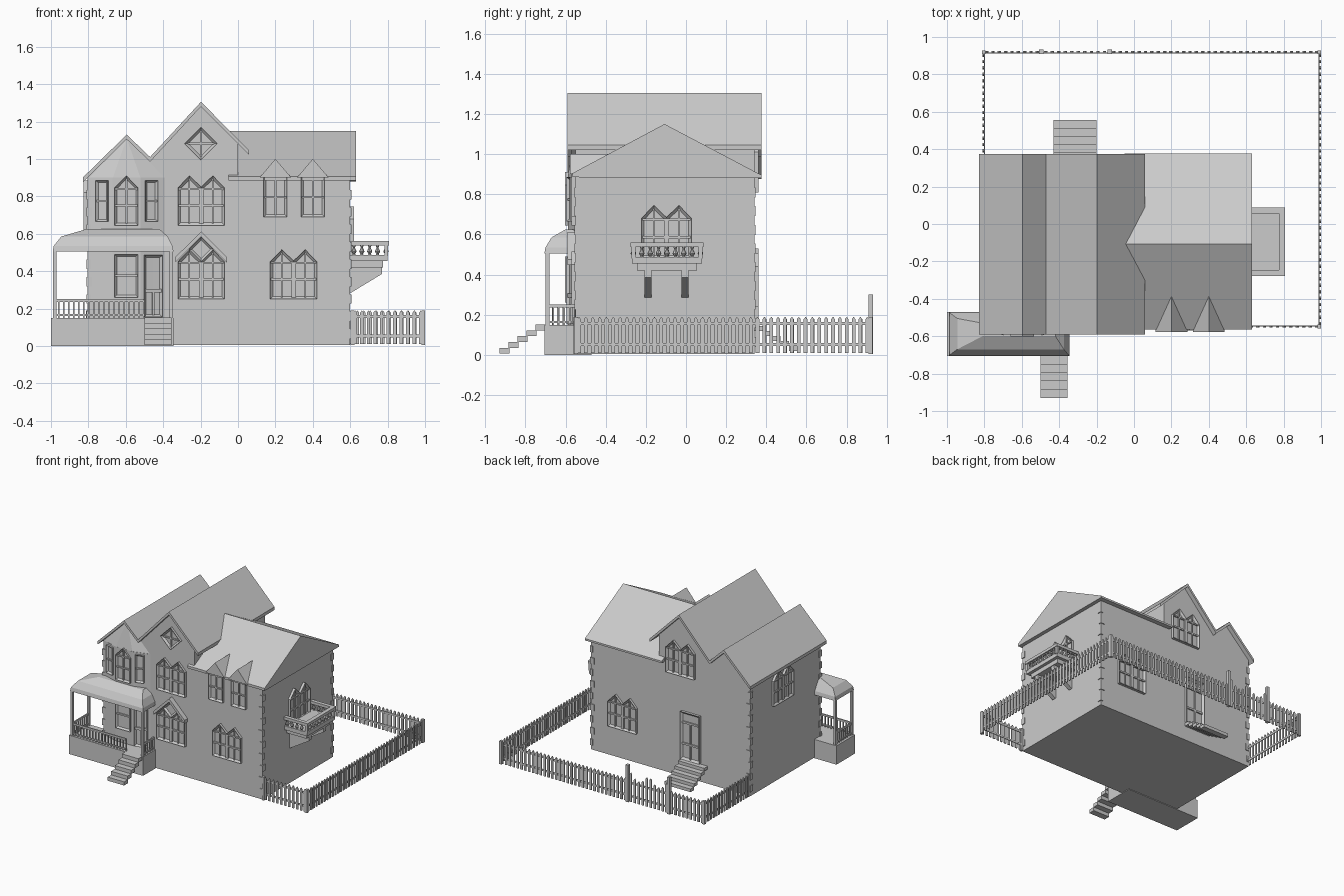
import bpy, bmesh, math
from mathutils import Matrix, Vector

cube = bpy.data.objects.get("Cube")
if cube:
    bpy.data.objects.remove(cube, do_unlink=True)

grey = bpy.data.materials.new("plain_grey")
grey.use_nodes = True
grey.diffuse_color = (0.6, 0.6, 0.6, 1)
grey.node_tree.nodes["Principled BSDF"].inputs["Base Color"].default_value = (0.6, 0.6, 0.6, 1)


def finish(name, bm):
    bmesh.ops.recalc_face_normals(bm, faces=bm.faces)
    mesh = bpy.data.meshes.new(name)
    bm.to_mesh(mesh)
    bm.free()
    mesh.materials.append(grey)
    bpy.context.collection.objects.link(bpy.data.objects.new(name, mesh))


def wall_frame(x, y, z, degrees):
    # local x runs along the wall, local y is up, local z points outwards
    return (Matrix.Translation((x, y, z)) @ Matrix.Rotation(math.radians(degrees), 4, 'Z')
            @ Matrix.Rotation(math.pi / 2, 4, 'X'))


FRONT = wall_frame(0, 0, 0, 0)
SIDE = wall_frame(0, 0, 0, 90)


def extrude(bm, pts, d0, d1, m=FRONT):
    area = sum(p[0] * q[1] - q[0] * p[1] for p, q in zip(pts, pts[1:] + pts[:1]))
    if area < 0:
        pts = pts[::-1]
    low, high = [[bm.verts.new(m @ Vector((u, v, d))) for u, v in pts] for d in (d0, d1)]
    n = len(pts)
    for i in range(n):
        j = (i + 1) % n
        bm.faces.new((low[i], low[j], high[j], high[i]))
    bm.faces.new(low[::-1])
    return bm.faces.new(high)


def rect(u0, u1, v0, v1):
    return [(u0, v0), (u1, v0), (u1, v1), (u0, v1)]


def prism(name, pts, d0, d1, m=FRONT):
    bm = bmesh.new()
    extrude(bm, pts, d0, d1, m)
    finish(name, bm)


def block(bm, x0, x1, y0, y1, z0, z1):
    extrude(bm, rect(x0, x1, z0, z1), -y1, -y0)


def blocks(name, items):
    bm = bmesh.new()
    for item in items:
        block(bm, *item)
    finish(name, bm)


def loft(bm, rings):
    loops = [[bm.verts.new(p) for p in ring] for ring in rings]
    n = len(loops[0])
    for a, b in zip(loops, loops[1:]):
        for i in range(n):
            j = (i + 1) % n
            bm.faces.new((a[i], a[j], b[j], b[i]))
    bm.faces.new(loops[0][::-1])
    bm.faces.new(loops[-1])


def window(name, m, pts, bars, trim=0.014, depth=0.02):
    # raised frame with a sunken pane and glazing bars
    bm = bmesh.new()
    face = extrude(bm, pts, -0.01, depth, m)
    bm.normal_update()
    bmesh.ops.inset_region(bm, faces=[face], thickness=trim, depth=-0.014, use_even_offset=True)
    for bar in bars:
        extrude(bm, rect(*bar), 0, depth - 0.004, m)
    finish(name, bm)


def twin_window(name, x, y, z, degrees):
    pts = [(-.125, 0), (.125, 0), (.125, .2), (.0625, .265), (0, .205), (-.0625, .265), (-.125, .2)]
    bars = [(-.012, .012, .01, .2), (-.12, .12, .1, .112), (-.12, .12, .19, .2)]
    bars += [(s * .0625 - .004, s * .0625 + .004, .01, .25) for s in (-1, 1)]
    window(name, wall_frame(x, y, z, degrees), pts, bars)


# House walls and roofs
prism("house_walls", [(-.805, .005), (.6, .005), (.6, .895), (0, .895), (0, 1.08), (-.198, 1.285),
                      (-.468, .99), (-.595, 1.11), (-.805, .9)], -.34, .55)
ridge_line = [(-.83, .90), (-.595, 1.13), (-.47, 1.01), (-.198, 1.305), (.06, 1.045)]
prism("twin_gable_roof", ridge_line + [(x, z - .025) for x, z in ridge_line[::-1]], -.375, .59)
prism("side_roof", [(-.565, .885), (-.565, .905), (-.107, 1.15), (.377, .895), (.377, .88)], -.05, .63, SIDE)

# Corner stones
stones = []
for cx in (-.805, .6):
    for cy in (-.55, .34):
        for i in range(9):
            w, d = (.03, .018) if i % 2 else (.018, .03)
            stones.append((cx - w if cx > 0 else cx - .006, cx + .006 if cx > 0 else cx + w,
                           cy - .006 if cy < 0 else cy - d, cy + d if cy < 0 else cy + .006,
                           .04 + i * .093, .09 + i * .093))
blocks("corner_stones", stones)

# Bay with its pointed roof
bay = [(-.80, -.5), (-.80, -.55), (-.67, -.588), (-.52, -.588), (-.39, -.55), (-.39, -.5)]
bm = bmesh.new()
loft(bm, [[(x, y, z) for x, y in bay] for z in (.1, .9)])
finish("bay_walls", bm)
bm = bmesh.new()
loft(bm, [[(x, y, .895) for x, y in bay], [(-.595 + (x + .595) * .05, -.55 + (y + .55) * .05, 1.1) for x, y in bay]])
finish("bay_roof", bm)
window("bay_window", wall_frame(-.597, -.588, .645, 0),
       [(-.063, 0), (.063, 0), (.063, .2), (0, .265), (-.063, .2)],
       [(-.005, .005, .01, .25), (-.06, .06, .1, .11), (-.06, .06, .19, .2)], .012, .014)
for side, label in ((-1, "right"), (1, "left")):
    window("bay_window_" + label, wall_frame(-.595 + side * .13, -.571, .665, side * 16),
           rect(-.034, .034, 0, .22), [(-.03, .03, .105, .115)], .012, .016)
window("porch_window", wall_frame(-.597, -.588, .26, 0), rect(-.063, .063, 0, .23),
       [(-.06, .06, .11, .122)], .012, .014)
window("porch_door", wall_frame(-.455, -.569, .155, 16), rect(-.05, .05, 0, .33),
       [(-.045, .045, .13, .15), (-.005, .005, .01, .13)], .012, .014)

# Twin arched windows on every side
for name, *place in (("front_upper_window", -.197, -.55, .645, 0), ("front_lower_window", -.197, -.55, .25, 0),
                     ("front_side_window", .297, -.55, .25, 0), ("balcony_window", .6, -.0975, .48, 90),
                     ("back_upper_window", -.197, .34, .81, 180), ("back_lower_window", .315, .34, .24, 180),
                     ("right_upper_window", -.805, -.06, .62, 270)):
    twin_window(name, *place)

# Gable diamond and lower window hood
diamond = [(0, -.088), (.088, 0), (0, .088), (-.088, 0)]
window("gable_diamond", wall_frame(-.198, -.55, 1.082, 0), diamond, [(-.005, .005, -.07, .07), (-.07, .07, -.005, .005)])
hood = [(-.335, .475), (-.197, .612), (-.06, .475)]
prism("window_hood", hood + [(x, z - .028) for x, z in hood[::-1]], .54, .59)
window("hood_diamond", wall_frame(-.197, -.55, .517, 0), [(u * .75, v * .75) for u, v in diamond], [], .012, .022)

# Dormers
for i, x in enumerate((.2, .4)):
    prism("dormer_roof_%d" % i, [(x - .085, .9), (x, 1.0), (x + .085, .9)], .385, .577)
    window("dormer_window_%d" % i, wall_frame(x, -.55, .69, 0),
           [(-.063, 0), (.063, 0), (.063, .215), (0, .275), (-.063, .215)],
           [(-.005, .005, .01, .25), (-.06, .06, .1, .11), (-.06, .06, .2, .21)])

# Porch
blocks("porch_base", [(-1, -.345, -.705, -.47, 0, .15)])
bm = bmesh.new()
loft(bm, [[(x0, y0, z), (x1, y0, z), (x1, y1, z), (x0, y1, z)] for x0, x1, y0, y1, z in (
    (-.99, -.345, -.705, -.47, .505), (-.985, -.35, -.70, -.475, .535),
    (-.945, -.375, -.67, -.505, .585), (-.81, -.42, -.60, -.53, .625))])
finish("porch_roof", bm)
blocks("porch_posts", [(x - .009, x + .009, y - .009, y + .009, .14, .52)
                       for x, y in ((-.98, -.69), (-.98, -.485), (-.505, -.69), (-.357, -.69))[:2]
                       + ((-.357, -.69),)])
rails = [(-.985, -.505, -.695, -.685), (-.985, -.975, -.69, -.48), (-.362, -.352, -.69, -.55)]
parts = [r + z for r in rails for z in ((.16, .17), (.235, .25))]
for x0, x1, y0, y1 in rails:
    n = round(max(x1 - x0, y1 - y0) / .027)
    for i in range(n + 1):
        x, y = (x0 + x1) / 2, (y0 + y1) / 2
        if x1 - x0 > y1 - y0:
            x = x0 + (x1 - x0) * i / n
        else:
            y = y0 + (y1 - y0) * i / n
        parts.append((x - .004, x + .004, y - .004, y + .004, .15, .245))
blocks("porch_railing", parts)

# Steps
blocks("front_steps", [(-.50, -.355, -.93 + i * .045, -.88 + i * .045, max(0, .006 + i * .029), .035 + i * .029)
                       for i in range(5)])
blocks("back_steps", [(-.43, -.20, .512 - i * .043, .557 - i * .043, .02 + i * .025, .045 + i * .025)
                      for i in range(5)])
window("back_door", wall_frame(-.285, .34, .15, 180), rect(-.085, .085, 0, .38),
       [(-.07, .07, .29, .305), (-.07, .07, .12, .135), (-.006, .006, .01, .29)], .016)

# Balcony
blocks("balcony_floor", [(.59, .8, -.27, .08, .455, .487), (.59, .775, -.245, .055, .42, .456)])
blocks("balcony_rail", [(.775, .807, -.277, .087, .537, .56), (.59, .78, -.277, -.247, .537, .56),
                        (.59, .78, .057, .087, .537, .56)]
       + [(.783, .803, y - .01, y + .01, .48, .54) for y in (-.262, .072)])
bm = bmesh.new()
spots = [(.791, -.262 + i * .0418) for i in range(1, 8)]
spots += [(.62 + i * .042, y) for y in (-.262, .072) for i in range(4)]
for x, y in spots:
    loft(bm, [[(x + r * math.cos(a * math.pi / 4), y + r * math.sin(a * math.pi / 4), z) for a in range(8)]
              for r, z in ((.01, .485), (.006, .492), (.014, .504), (.012, .511), (.005, .525), (.01, .539))])
finish("balcony_balusters", bm)
for i, y in enumerate((-.19, -.005)):
    prism("balcony_bracket_%d" % i, [(.59, .285), (.605, .285), (.77, .385), (.77, .425), (.59, .425)],
          -y - .017, -y + .017)


# Picket fence and gate
def fence(name, start, end, height):
    run = Vector(end) - Vector(start)
    m = wall_frame(start[0], start[1], 0, math.degrees(math.atan2(run.y, run.x)))
    n = max(2, round(run.length / .034))
    bm = bmesh.new()
    for i in range(n):
        t = (i + .5) / n
        u, h = t * run.length, height(t)
        extrude(bm, [(u - .009, .01), (u + .009, .01), (u + .009, h - .012), (u, h), (u - .009, h - .012)],
                -.004, .004, m)
    for v in (.045, .15):
        extrude(bm, rect(0, run.length, v, v + .015), -.008, -.002, m)
    finish(name, bm)


def level(t):
    return .19


def swoop(t):
    return .19 + .08 * (2 * t - 1) ** 2


fence("front_fence", (.61, -.55), (.995, -.55), level)
fence("left_fence", (.995, -.55), (.995, .92), level)
fence("back_fence_left", (.995, .92), (-.125, .92), level)
fence("back_gate_left", (-.14, .92), (-.315, .92), swoop)
fence("back_gate_right", (-.315, .92), (-.49, .92), swoop)
fence("back_fence_right", (-.5, .92), (-.805, .92), level)
fence("right_fence", (-.805, .92), (-.805, .34), level)
blocks("gate_posts", [(x - .012, x + .012, .908, .932, .005, .3) for x in (-.13, -.497)])
blocks("fence_posts", [(x - .01, x + .01, y - .01, y + .01, .005, .19)
                       for x, y in ((.612, -.55), (.99, -.548), (.99, .918), (-.803, .918))])
